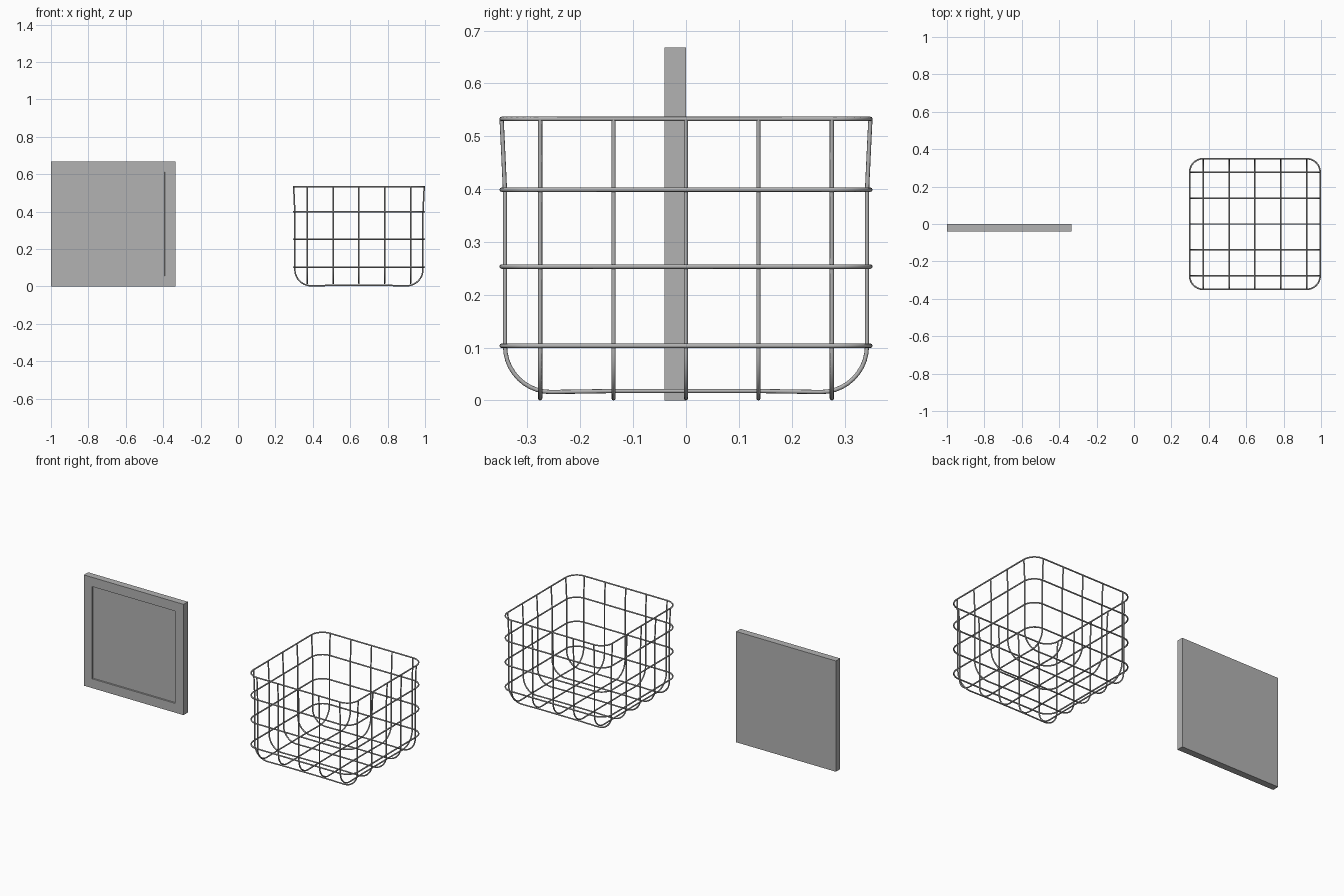
import bpy, bmesh
from math import sin, cos, pi

if "Cube" in bpy.data.objects:
    bpy.data.objects.remove(bpy.data.objects["Cube"])

CX, HALF, R = 0.6465, 0.349, 0.0042   # basket centre, half width, wire radius

# Dark grey metal
metal = bpy.data.materials.new("dark_grey")
metal.diffuse_color = (0.45, 0.45, 0.45, 1)
metal.use_nodes = True
metal.node_tree.nodes["Principled BSDF"].inputs["Base Color"].default_value = metal.diffuse_color


def wire(name, paths, radius, cyclic):
    """One curve object holding several round wires."""
    cu = bpy.data.curves.new(name, 'CURVE')
    cu.dimensions = '3D'
    cu.bevel_depth = radius
    cu.bevel_resolution = 2
    cu.use_fill_caps = True
    cu.materials.append(metal)
    for pts in paths:
        sp = cu.splines.new('POLY')
        sp.points.add(len(pts) - 1)
        for p, co in zip(sp.points, pts):
            p.co = (*co, 1)
        sp.use_cyclic_u = cyclic
        sp.use_smooth = True
    ob = bpy.data.objects.new(name, cu)
    ob.location.x = CX
    bpy.context.collection.objects.link(ob)


def ring(z, r=0.072, n=8):
    """Rounded square loop at height z."""
    c = HALF - r
    pts = []
    for k, (sx, sy) in enumerate([(1, 1), (-1, 1), (-1, -1), (1, -1)]):
        for i in range(n + 1):
            a = (k + i / n) * pi / 2
            pts.append((sx * c + r * cos(a), sy * c + r * sin(a), z))
    return pts


def u_profile(bottom, n=10):
    """U-shaped wire as (across, height) points."""
    side, r = 0.3425, 0.087
    half = [(HALF, 0.533), (0.3455, 0.46), (side, 0.395), (side, 0.25)]
    for i in range(n + 1):
        a = i / n * pi / 2
        half.append((side - r + r * cos(a), bottom + r - r * sin(a)))
    half.append((0.13, bottom + 0.002))
    return half + [(-u, z) for u, z in reversed(half)]


# Horizontal hoops and rim
wire("basket_hoops", [ring(z) for z in (0.399, 0.2535, 0.1035)], R, True)
wire("basket_rim", [ring(0.533)], R, True)

# Crossing U-shaped wires, one layer above the other
offsets = [-0.276, -0.137, 0, 0.137, 0.276]
wire("basket_wires_across",
     [[(u, o, z) for u, z in u_profile(0.004)] for o in offsets], 0.004, False)
wire("basket_wires_deep",
     [[(o, u, z) for u, z in u_profile(0.016)] for o in offsets], 0.004, False)

# Square framed panel with a shallow recess on the front
me = bpy.data.meshes.new("framed_panel")
me.materials.append(metal)
bm = bmesh.new()
bmesh.ops.create_cube(bm, size=1)
bmesh.ops.scale(bm, vec=(0.665, 0.041, 0.668), verts=bm.verts)
bmesh.ops.translate(bm, vec=(-0.6675, -0.0205, 0.334), verts=bm.verts)
bm.normal_update()
front = min(bm.faces, key=lambda f: f.normal.y)
bmesh.ops.inset_region(bm, faces=[front], thickness=0.056, use_even_offset=True)
bmesh.ops.inset_region(bm, faces=[front], thickness=0.001, use_even_offset=True)
bmesh.ops.translate(bm, vec=(0, 0.008, 0), verts=front.verts)
bm.to_mesh(me)
bm.free()
bpy.context.collection.objects.link(bpy.data.objects.new("framed_panel", me))
